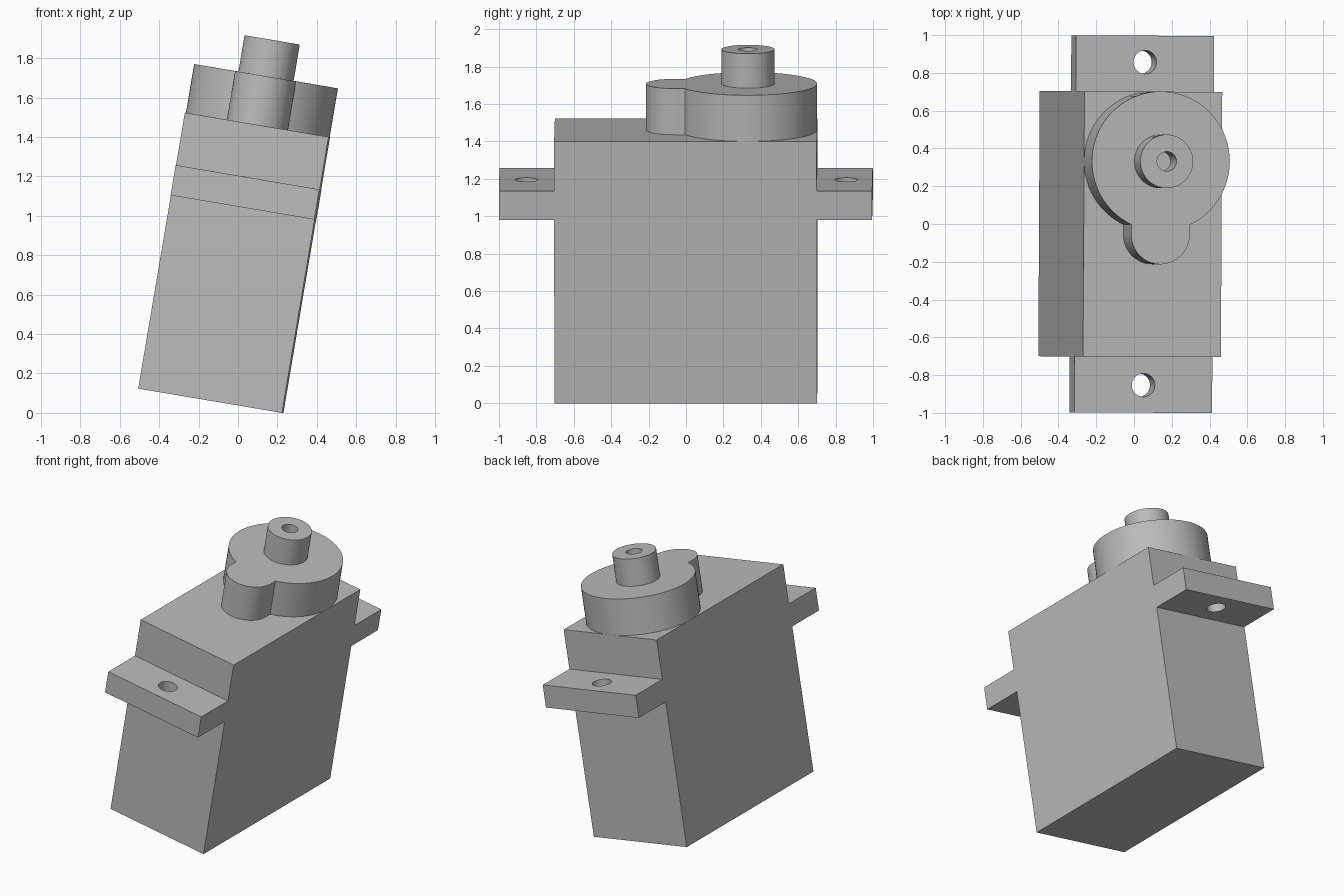
import bpy, bmesh
from math import sin, cos, pi, radians, acos
from mathutils import Matrix, Vector

default = bpy.data.objects.get("Cube")
if default:
    bpy.data.objects.remove(default, do_unlink=True)

# Main sizes in the upright frame of the housing
HALF_W, BODY_Y, TAB_Y = 0.37, 0.702, 0.998
TAB_LOW, TAB_HIGH, BODY_TOP = 0.995, 1.15, 1.42
GEAR_TOP, SHAFT_TOP = 1.67, 1.857
GEAR_Y, LOBE_Y, LOBE_R = 0.333, -0.055, 0.157
TILT = radians(9.6)

# The whole unit leans sideways and rests on one bottom edge
POSE = (Matrix.Translation((-0.138, 0, HALF_W * sin(TILT)))
        @ Matrix.Rotation(radians(-0.3), 4, 'Z') @ Matrix.Rotation(TILT, 4, 'Y'))

grey = bpy.data.materials.new("plain grey")
grey.use_nodes = True
colour = (0.5, 0.5, 0.5, 1)
grey.diffuse_color = colour
grey.node_tree.nodes["Principled BSDF"].inputs["Base Color"].default_value = colour


def make_object(name, bm):
    bmesh.ops.recalc_face_normals(bm, faces=bm.faces)
    mesh = bpy.data.meshes.new(name)
    bm.to_mesh(mesh)
    bm.free()
    mesh.materials.append(grey)
    obj = bpy.data.objects.new(name, mesh)
    bpy.context.collection.objects.link(obj)
    obj.matrix_world = POSE
    return obj


def prism(name, outline, direction):
    bm = bmesh.new()
    face = bm.faces.new([bm.verts.new(p) for p in outline])
    ext = bmesh.ops.extrude_face_region(bm, geom=[face], use_keep_orig=True)
    moved = [v for v in ext["geom"] if isinstance(v, bmesh.types.BMVert)]
    bmesh.ops.translate(bm, verts=moved, vec=direction)
    return make_object(name, bm)


def arc(cy, r, start, end, steps, z):
    angles = [start + (end - start) * i / steps for i in range(steps + 1)]
    return [Vector((r * cos(a), cy + r * sin(a), z)) for a in angles]


def smooth(obj):
    bpy.ops.object.select_all(action='DESELECT')
    obj.select_set(True)
    bpy.context.view_layer.objects.active = obj
    bpy.ops.object.shade_smooth_by_angle(angle=radians(30))


# Housing with mounting tabs: one stepped side profile pushed across the width
half = [(BODY_Y, 0), (BODY_Y, TAB_LOW), (TAB_Y, TAB_LOW),
        (TAB_Y, TAB_HIGH), (BODY_Y, TAB_HIGH), (BODY_Y, BODY_TOP)]
side = half + [(-y, z) for y, z in reversed(half)]
housing = prism("housing", [(-HALF_W, y, z) for y, z in side], (2 * HALF_W, 0, 0))

# Screw holes through both tabs
for name, y in (("front", -0.852), ("back", 0.858)):
    cutter = prism(name + "_screw_hole_cutter",
                   arc(y, 0.062, 0, 2 * pi, 48, TAB_LOW - 0.1)[:-1], (0, 0, 0.4))
    cutter.hide_render = True
    cutter.hide_set(True)
    cut = housing.modifiers.new(name + "_screw_hole", 'BOOLEAN')
    cut.operation, cut.solver, cut.object = 'DIFFERENCE', 'EXACT', cutter

# Apply the cuts so the housing stands alone
bpy.context.view_layer.update()
graph = bpy.context.evaluated_depsgraph_get()
cut_mesh = bpy.data.meshes.new_from_object(housing.evaluated_get(graph))
housing.modifiers.clear()
housing.data = cut_mesh
for obj in [o for o in bpy.data.objects if o.name.endswith("hole_cutter")]:
    bpy.data.objects.remove(obj, do_unlink=True)
smooth(housing)

# Gear cover: large disc joined to a small rounded lobe
join = acos(LOBE_R / HALF_W)
outline = (arc(GEAR_Y, HALF_W, -join, pi + join, 72, BODY_TOP)
           + arc(LOBE_Y, LOBE_R, pi, 2 * pi, 32, BODY_TOP))
smooth(prism("gear_cover", outline, (0, 0, GEAR_TOP - BODY_TOP)))

# Output shaft: turned sleeve with a bore
bm = bmesh.new()
section = [(0.142, GEAR_TOP), (0.142, SHAFT_TOP), (0.052, SHAFT_TOP), (0.052, GEAR_TOP)]
ring = [bm.verts.new((r, GEAR_Y, z)) for r, z in section]
edges = [bm.edges.new(pair) for pair in zip(ring, ring[1:])]
bmesh.ops.spin(bm, geom=ring + edges, cent=(0, GEAR_Y, 0), axis=(0, 0, 1),
               angle=2 * pi, steps=56, use_duplicate=False)
bmesh.ops.remove_doubles(bm, verts=bm.verts, dist=0.0001)
smooth(make_object("output_shaft", bm))
